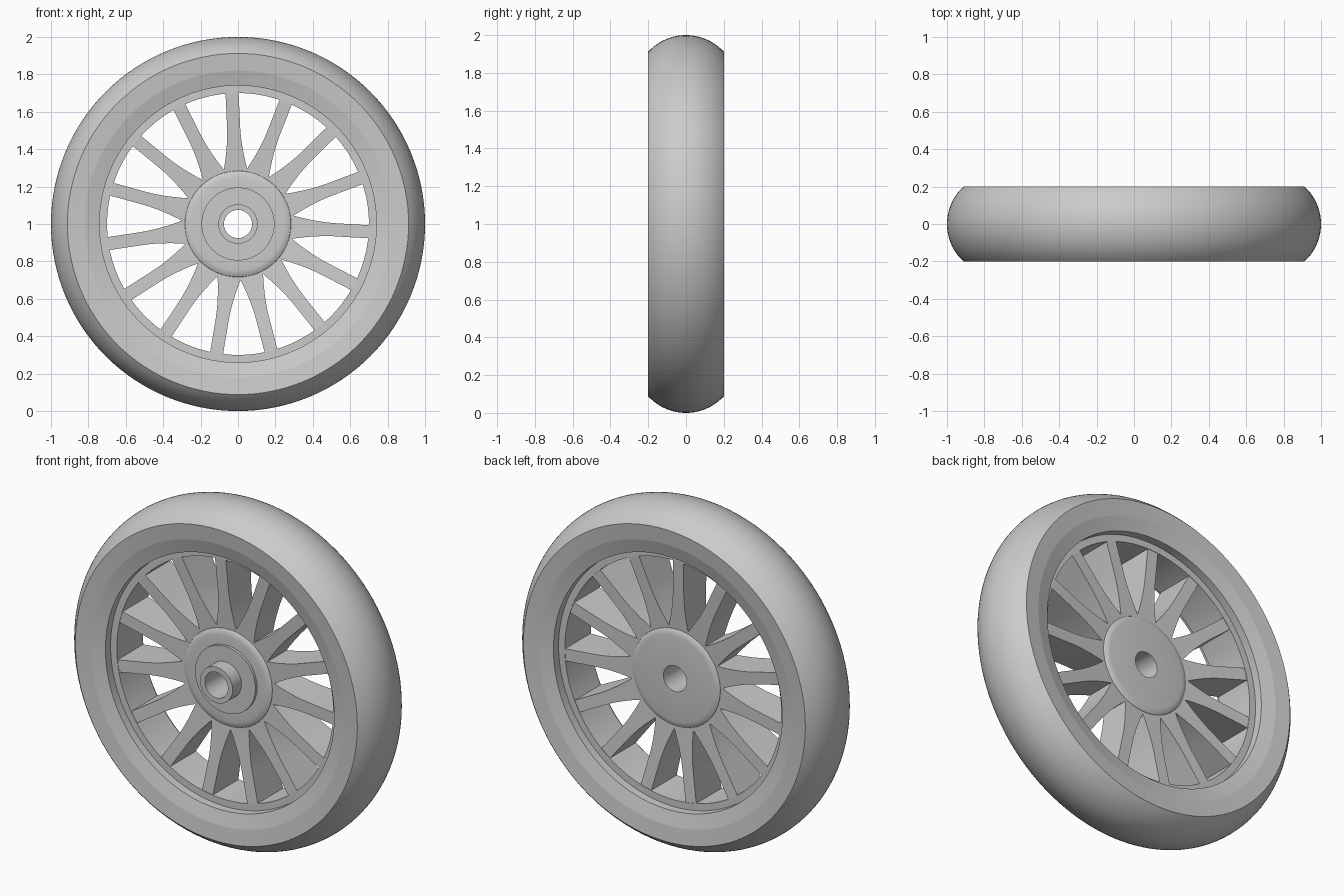
import bpy, bmesh, math

default = bpy.data.objects.get("Cube")
if default:
    bpy.data.objects.remove(default, do_unlink=True)

grey = bpy.data.materials.new("plain_grey")
grey.use_nodes = True
grey.diffuse_color = (0.6, 0.6, 0.6, 1)
grey.node_tree.nodes["Principled BSDF"].inputs["Base Color"].default_value = (0.6, 0.6, 0.6, 1)

CENTRE_Z = 1.0


def finish(name, bm):
    bmesh.ops.recalc_face_normals(bm, faces=bm.faces)
    mesh = bpy.data.meshes.new(name)
    bm.to_mesh(mesh)
    bm.free()
    mesh.materials.append(grey)
    obj = bpy.data.objects.new(name, mesh)
    obj.location.z = CENTRE_Z
    bpy.context.collection.objects.link(obj)
    bpy.ops.object.select_all(action='DESELECT')
    obj.select_set(True)
    bpy.context.view_layer.objects.active = obj
    bpy.ops.object.shade_smooth_by_angle(angle=math.radians(30))
    return obj


def lathe(name, profile, segments=128):
    """Revolve a closed (radius, y) profile around the axle."""
    bm = bmesh.new()
    rings = []
    for i in range(segments):
        a = math.tau * i / segments
        rings.append([bm.verts.new((r * math.cos(a), y, r * math.sin(a))) for r, y in profile])
    n = len(profile)
    for i in range(segments):
        here, after = rings[i], rings[(i + 1) % segments]
        for j in range(n):
            k = (j + 1) % n
            bm.faces.new((here[j], here[k], after[k], after[j]))
    return finish(name, bm)


# Tyre: rounded tread with gently dished sidewalls
half_width, edge_radius = 0.2, 0.912
drop = 1 - edge_radius
bulge = (half_width ** 2 + drop ** 2) / (2 * drop)
sweep = math.asin(half_width / bulge)
tread = []
for i in range(21):
    a = sweep * (i / 10 - 1)
    tread.append((1 - bulge + bulge * math.cos(a), bulge * math.sin(a)))
lathe("tyre", [(0.82, -0.19)] + tread + [(0.82, 0.19)])

# Rim: sloped flange with a step down to the spoke ring
flange = [(0.82, 0.19), (0.74, 0.168), (0.74, 0.12), (0.70, 0.12)]
lathe("rim", flange + [(r, -y) for r, y in reversed(flange)])

# Hub: softly edged disc, raised boss and axle sleeve on the front
disc_edge = [(0.25, 0.102), (0.268, 0.099), (0.282, 0.091), (0.288, 0.08)]
hub = [(0.075, 0.102), (0.075, -0.2), (0.105, -0.2), (0.105, -0.118),
       (0.195, -0.118), (0.195, -0.102)]
hub += [(r, -y) for r, y in disc_edge] + disc_edge[::-1]
lathe("hub", hub)

# Spokes: flared at the hub, slim at the rim
SPOKES = 15
START = math.radians(92.6)


def spoke_section(t):
    r = 0.2 + 0.51 * t
    flare = max(0.0, (0.52 - r) / 0.23)
    width = 0.035 + 0.028 * flare ** 1.8
    depth = 0.082 + 0.036 * t
    return r, width, depth


bm = bmesh.new()
for s in range(SPOKES):
    a = START + math.tau * s / SPOKES
    ca, sa = math.cos(a), math.sin(a)
    previous = None
    for i in range(17):
        r, w, d = spoke_section(i / 16)
        ring = [bm.verts.new((r * ca - u * sa, y, r * sa + u * ca))
                for u, y in ((-w, -d), (w, -d), (w, d), (-w, d))]
        if previous:
            for j in range(4):
                k = (j + 1) % 4
                bm.faces.new((previous[j], previous[k], ring[k], ring[j]))
        else:
            bm.faces.new(ring)
        previous = ring
    bm.faces.new(previous)
finish("spokes", bm)
